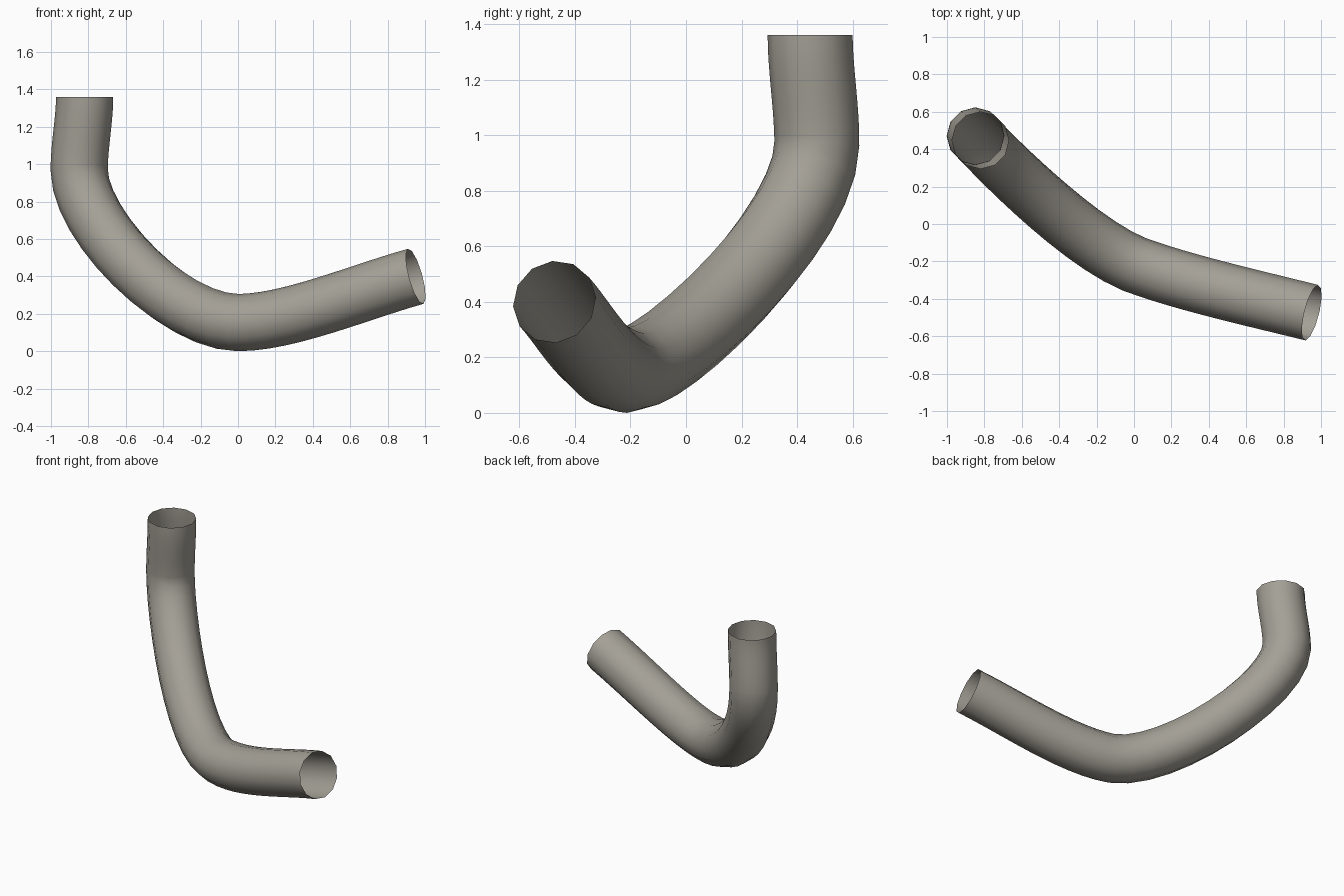
import bpy
import math
from mathutils import Vector

if "Cube" in bpy.data.objects:
    bpy.data.objects.remove(bpy.data.objects["Cube"])

# Path: (point, tangent in, tangent out, roll) for each bend of the pipe
path = [
    ((-0.82, 0.447, 1.36), (0, 0, -0.12), (0, 0, -0.12), 0),
    ((-0.849, 0.471, 0.97), (0, 0, -0.13), (0, 0, -0.30), 0),
    ((0.0, -0.215, 0.153), (0.34, -0.14, 0), (0.27, -0.10, 0), 8),
    ((0.95, -0.474, 0.40), (0.30, -0.075, 0.083), (0.30, -0.075, 0.083), 15),
]

# Open-ended twelve-sided pipe
curve = bpy.data.curves.new("bent_pipe", "CURVE")
curve.dimensions = "3D"
curve.resolution_u = 12
curve.bevel_depth = 0.153
curve.bevel_resolution = 4
curve.use_fill_caps = False
spline = curve.splines.new("BEZIER")
spline.bezier_points.add(len(path) - 1)
for bp, (co, t_in, t_out, roll) in zip(spline.bezier_points, path):
    bp.handle_left_type = bp.handle_right_type = "FREE"
    bp.co = co
    bp.handle_left = Vector(co) - Vector(t_in)
    bp.handle_right = Vector(co) + Vector(t_out)
    bp.tilt = math.radians(roll)

pipe = bpy.data.objects.new("bent_pipe", curve)
bpy.context.collection.objects.link(pipe)
bpy.context.view_layer.objects.active = pipe
pipe.select_set(True)
bpy.ops.object.convert(target="MESH")
bpy.ops.object.shade_smooth()

# Warm dark grey
mat = bpy.data.materials.new("warm_grey")
mat.diffuse_color = (0.37, 0.35, 0.305, 1)
mat.use_nodes = True
mat.node_tree.nodes["Principled BSDF"].inputs["Base Color"].default_value = mat.diffuse_color
bpy.context.object.data.materials.append(mat)
